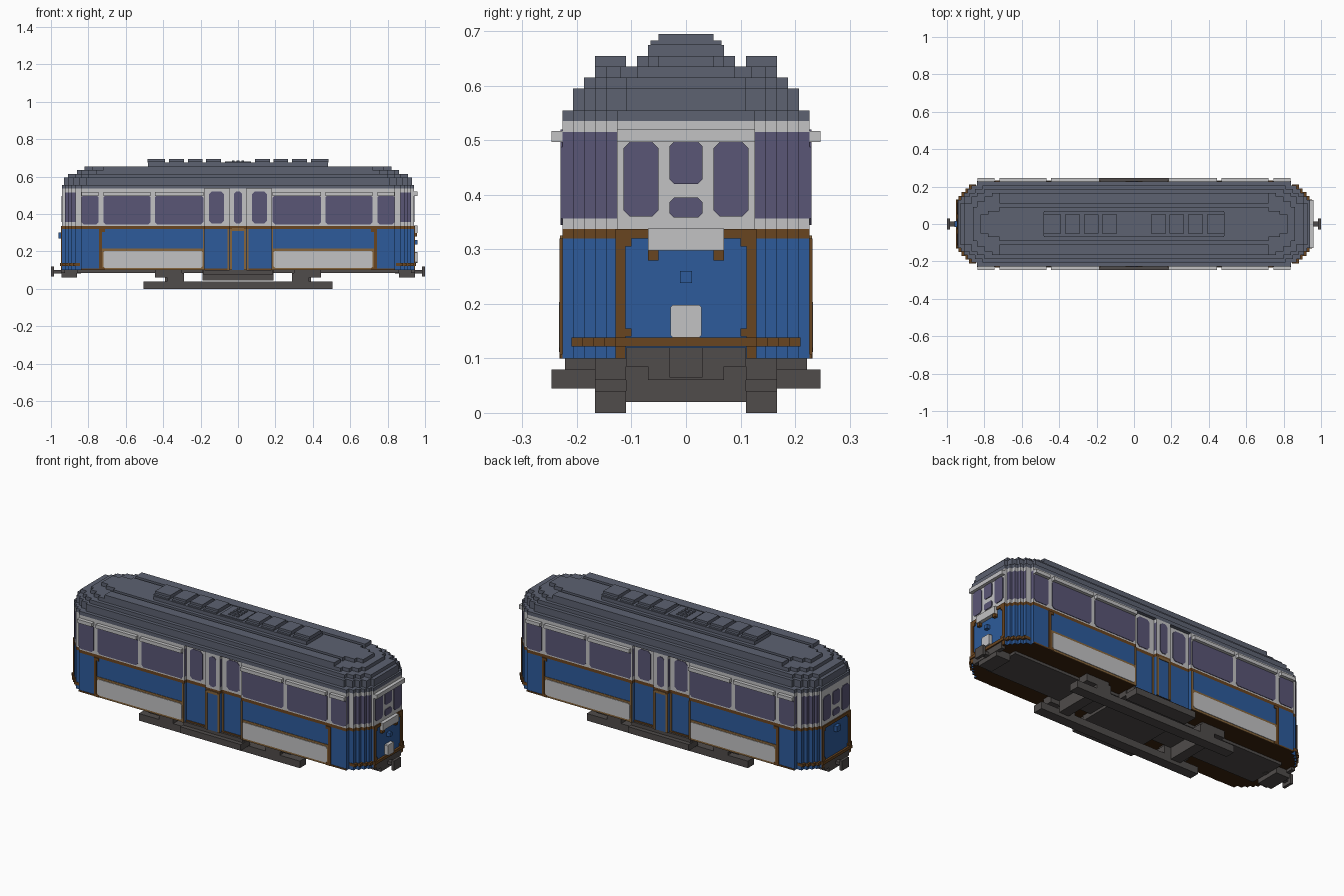
import bpy, bmesh, math

cube = bpy.data.objects.get("Cube")
if cube:
    bpy.data.objects.remove(cube)


def material(name, r, g, b):
    m = bpy.data.materials.new(name)
    m.use_nodes = True
    m.diffuse_color = (r, g, b, 1)
    m.node_tree.nodes["Principled BSDF"].inputs["Base Color"].default_value = (r, g, b, 1)
    return m


GREY = material("slate grey", .109, .122, .165)
GLASS = material("purple glass", .102, .093, .181)
WHITE = material("off white", .54, .54, .55)
BLUE = material("blue", .026, .105, .33)
BROWN = material("brown", .141, .058, .014)
TAN = material("tan", .24, .13, .045)
IRON = material("dark iron", .080, .072, .069)
FLOOR = material("dark brown", .045, .017, .004)


def extrude(name, mats, ring, vec, rule=None):
    """Extrude a closed ring of 3D points along vec; rule picks a material per face."""
    bm = bmesh.new()
    a = [bm.verts.new(p) for p in ring]
    b = [bm.verts.new([p[i] + vec[i] for i in range(3)]) for p in ring]
    bm.faces.new(a)
    bm.faces.new(b)
    for i in range(len(a)):
        j = (i + 1) % len(a)
        bm.faces.new((a[i], a[j], b[j], b[i]))
    bmesh.ops.recalc_face_normals(bm, faces=bm.faces)
    if rule:
        for f in bm.faces:
            f.material_index = rule(f.calc_center_median(), f.normal)
    me = bpy.data.meshes.new(name)
    bm.to_mesh(me)
    bm.free()
    for m in mats:
        me.materials.append(m)
    ob = bpy.data.objects.new(name, me)
    bpy.context.scene.collection.objects.link(ob)
    return ob


def box(name, mat, x0, x1, y0, y1, z0, z1):
    return extrude(name, [mat], [(x0, y0, z0), (x1, y0, z0), (x1, y1, z0), (x0, y1, z0)], (0, 0, z1 - z0))


def plate(name, mat, axis, at, a0, a1, z0, z1, t=.004, c=0.0):
    """Thin panel standing on a wall; t points outward, c cuts the corners."""
    if c:
        pts = [(a0 + c, z0), (a1 - c, z0), (a1, z0 + c), (a1, z1 - c),
               (a1 - c, z1), (a0 + c, z1), (a0, z1 - c), (a0, z0 + c)]
    else:
        pts = [(a0, z0), (a1, z0), (a1, z1), (a0, z1)]
    t = math.copysign(t, at)
    if axis == "y":
        return extrude(name, [mat], [(a, at, z) for a, z in pts], (0, t, 0))
    return extrude(name, [mat], [(at, a, z) for a, z in pts], (t, 0, 0))


def mirrored(q):
    """Full plan from one quarter running from the middle of a side to an end."""
    r = q[::-1]
    return (q + [(x, -y) for x, y in r] + [(-x, -y) for x, y in q] + [(-x, y) for x, y in r])


def steps(levels):
    """Staircase of (x reach, half width) pairs."""
    out = []
    for i, (x, y) in enumerate(levels):
        if i:
            out.append((levels[i - 1][0], y))
        out.append((x, y))
    return out


def layer(name, mats, quarter, z0, z1, rule=None):
    return extrude(name, mats, [(x, y, z0) for x, y in mirrored(quarter)], (0, 0, z1 - z0), rule)


# Body walls: stepped corners and recessed doorways
CORNER = [(.84, .227), (.87, .207), (.89, .187), (.91, .167), (.925, .147), (.94, .127)]
DOOR = [(.045, .227), (.045, .207), (.178, .207), (.178, .227)]
WALL = DOOR + steps(CORNER)


def corner_glass(c, n):
    if abs(n.z) > .5 or abs(c.y) < .128:
        return 0
    return 1 if abs(n.x) > .5 or .865 < abs(c.x) < .926 else 0


layer("lower_body", [BLUE, FLOOR], WALL, .10, .32, lambda c, n: 1 if n.z < -.5 else 0)
layer("waist_band", [BROWN], WALL, .32, .337)
layer("window_sill_band", [WHITE], WALL, .337, .357)
layer("window_band", [WHITE, GLASS], WALL, .357, .515, corner_glass)
layer("upper_band", [WHITE], WALL, .515, .535)

# Roof tiers
layer("roof_eave", [GREY], steps(CORNER), .535, .555)
layer("roof_tier_1", [GREY], steps([(.81, .207), (.85, .187), (.88, .167), (.91, .147), (.93, .11)]), .555, .595)
layer("roof_tier_2", [GREY], steps([(.80, .187), (.84, .167), (.87, .147), (.91, .11)]), .595, .615)
layer("roof_tier_3", [GREY], steps([(.76, .167), (.80, .147), (.84, .12), (.86, .09)]), .615, .635)
layer("roof_deck", [GREY], steps([(.72, .09), (.78, .07), (.82, .05)]), .635, .655)
box("vent_base", GREY, -.48, .48, -.07, .07, .655, .675)
box("centre_vent", GREY, -.07, .07, -.06, .06, .675, .681)
for i in range(3):
    for j in range(4):
        x, y = (i - 1) * .025, (j - 1.5) * .025
        box("vent_stud", GREY, x - .007, x + .007, y - .007, y + .007, .681, .685)
for s in (-1, 1):
    box("roof_ridge", GREY, -.72, .72, *sorted((s * .11, s * .167)), .635, .655)
    for x0, x1 in ((.09, .17), (.19, .267), (.29, .37), (.39, .485)):
        a, b = sorted((s * x0, s * x1))
        box("roof_vent", GREY, a, b, -.065, .065, .675, .683)
        box("roof_vent_cap", GREY, a, b, -.05, .05, .683, .695)

# Long sides, identical front and back
for s in (-1, 1):
    y = s * .227
    yd = s * .207
    for m in (-1, 1):
        def side(name, mat, at, x0, x1, z0, z1, t=.004, c=0.0):
            a, b = sorted((m * x0, m * x1))
            return plate(name, mat, "y", at, a, b, z0, z1, t, c)
        # windows and drip rails
        for x0, x1 in ((.185, .445), (.467, .72), (.745, .838)):
            side("side_window", GLASS, y, x0, x1, .345, .50, .003, .012)
            side("window_rail", WHITE, y, x0, x1, .497, .517, .02)
        # lower panel, its border and the brown trims
        side("panel_border", TAN, y, .18, .727, .10, .215, .003)
        side("lower_panel", WHITE, y, .19, .72, .112, .203, .006, .008)
        side("side_post", BROWN, y, .727, .742, .10, .32, .005)
        side("post_foot", BROWN, y, .712, .742, .10, .115, .005)
        side("post_head", BROWN, y, .712, .742, .305, .32, .005)
        side("body_edge", BROWN, y, .742, .84, .10, .108, .003)
        # doors
        side("door_post", TAN, y, .178, .188, .10, .32, .005)
        side("door_edge", TAN, yd, .047, .057, .10, .32)
        side("door_foot", BROWN, yd, .045, .178, .10, .108)
        side("door_window", GLASS, yd, .075, .155, .35, .52, .003, .015)
        side("centre_frame", TAN, y, .033, .045, .10, .32)
    plate("centre_arch", TAN, "y", y, -.033, .033, .31, .325)
    plate("centre_window", GLASS, "y", y, -.022, .022, .35, .52, .003, .012)
    # step board below the doors
    box("door_step", IRON, -.19, .19, *sorted((s * .165, s * .247)), .045, .08)
    box("step_bracket", IRON, -.185, .185, *sorted((s * .15, s * .222)), .08, .10)

# Ends
for s in (-1, 1):
    x = s * .94
    for m in (-1, 1):
        a = sorted((m * .05, m * .115))
        plate("end_window", GLASS, "x", x, *a, .36, .497, .004, .012)
        plate("end_post", BROWN, "x", x, *sorted((m * .111, m * .129)), .10, .32, .006)
        plate("end_post_foot", BROWN, "x", x, *sorted((m * .10, m * .111)), .14, .155, .006)
        plate("end_post_head", BROWN, "x", x, *sorted((m * .10, m * .111)), .305, .32, .006)
    plate("end_centre_window", GLASS, "x", x, -.03, .03, .42, .497, .004, .008)
    plate("end_low_window", GLASS, "x", x, -.03, .03, .358, .395, .004, .008)
    plate("end_waist", BROWN, "x", x, -.129, .129, .32, .337, .006)
    # bumper strip following the stepped corners
    q = [(px + .012, py + .003) for px, py in steps(CORNER) if px >= .84 and py < .21]
    q = [(.845, q[0][1])] + q[1:]
    ring = q + [(px, -py) for px, py in q[::-1]]
    extrude("bumper_strip", [BROWN], [(s * px, py, .122) for px, py in ring], (0, 0, .016))
    # coupler
    box("coupler_bar", IRON, *sorted((s * .84, s * .985)), -.014, .014, .083, .10)
    box("coupler_head", IRON, *sorted((s * .984, s * 1.0)), -.03, .03, .065, .12)
    box("coupler_mount", IRON, *sorted((s * .86, s * .945)), -.07, .07, .06, .10)
    box("end_buffer_beam", IRON, *sorted((s * .925, s * .947)), -.11, .11, .085, .12)

# Fittings that differ between the two ends
plate("headlight", BLUE, "x", .94, -.011, .011, .238, .26, .02)
plate("end_rail", WHITE, "x", .94, -.127, .127, .497, .52, .02)
plate("route_plate", WHITE, "x", .94, -.07, .07, .298, .338, .02)
plate("end_box", WHITE, "x", .94, -.028, .028, .138, .198, .02, .004)
for m in (-1, 1):
    plate("route_plate_bracket", BROWN, "x", .94, m * .06 - .01, m * .06 + .01, .28, .298, .016)
plate("tail_light", BLUE, "x", -.94, -.016, .016, .268, .30, .02)

# Underframe
box("floor_spine", IRON, -.86, .86, -.11, .11, .085, .102)
box("centre_crossbeam", IRON, -.19, .19, -.165, .165, .07, .10)
for s in (-1, 1):
    a, b = sorted((s * .11, s * .167))
    box("bogie_rail", IRON, -.505, .505, a, b, 0, .04)
    for m in (-1, 1):
        box("bogie_post", IRON, *sorted((m * .29, m * .38)), a, b, .04, .085)
        box("bogie_bracket", IRON, *sorted((m * .30, m * .445)), a, b, .06, .10)
        box("axle_beam", IRON, *sorted((m * .33, m * .39)), -.11, .11, .02, .085)
